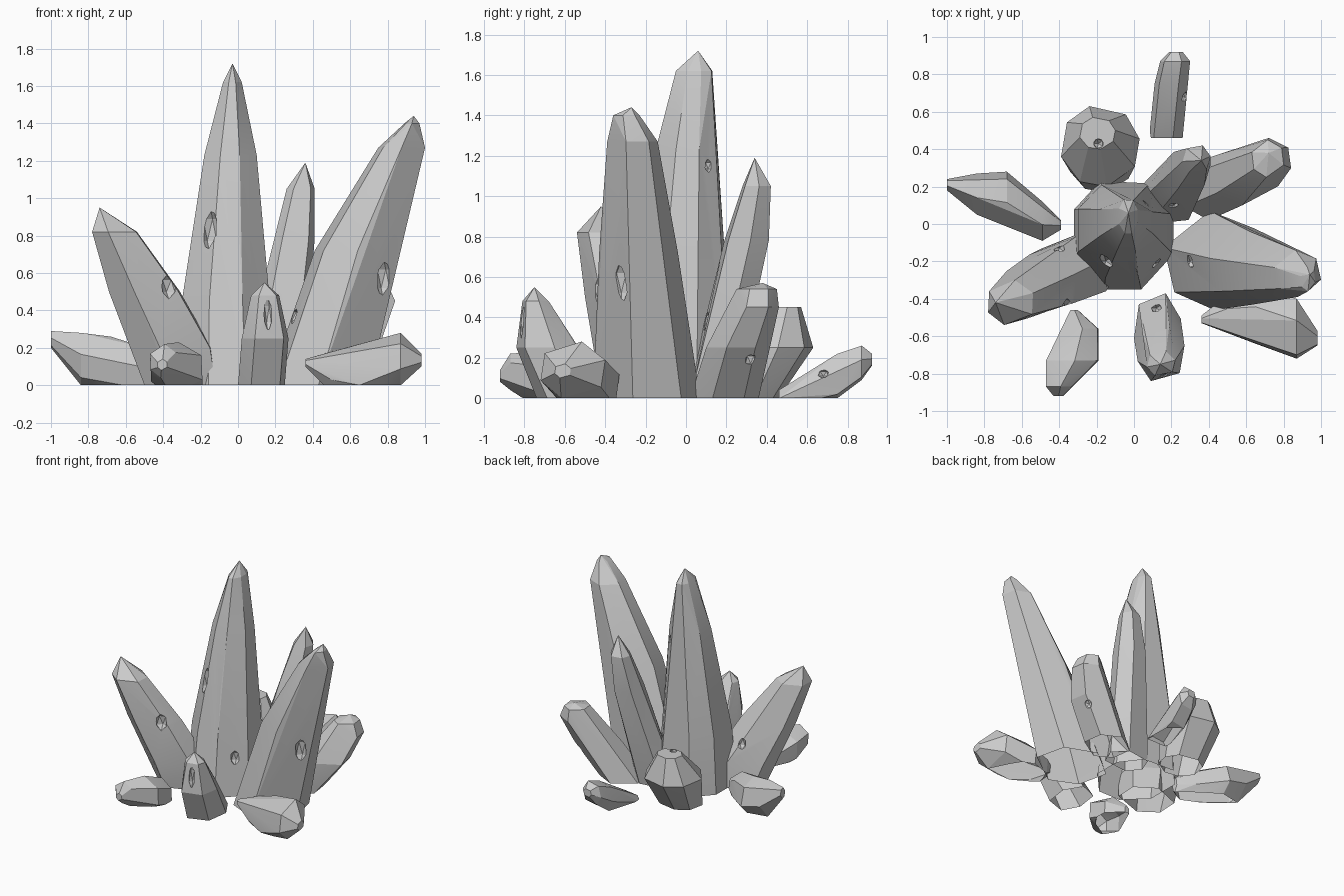
import bpy
import bmesh
import math
from mathutils import Vector
from mathutils.bvhtree import BVHTree

if "Cube" in bpy.data.objects:
    bpy.data.objects.remove(bpy.data.objects["Cube"], do_unlink=True)

# One stone colour for the whole cluster
stone = bpy.data.materials.new("grey_stone")
stone.use_nodes = True
grey = (0.6, 0.6, 0.6, 1)
stone.diffuse_color = grey
stone.node_tree.nodes["Principled BSDF"].inputs["Base Color"].default_value = grey

# Uneven spacing of the facets around a crystal
SIX = (0, 55, 125, 180, 230, 305)
EIGHT = (0, 40, 95, 135, 185, 230, 270, 320)
# Direction from which a pit is cut, and where its two coordinates go
RAYS = {
    "front": lambda a, b: (Vector((a, -3, b)), Vector((0, 1, 0))),
    "back": lambda a, b: (Vector((a, 3, b)), Vector((0, -1, 0))),
    "right": lambda a, b: (Vector((3, a, b)), Vector((-1, 0, 0))),
    "top": lambda a, b: (Vector((a, b, 3)), Vector((0, 0, -1))),
}


def ring_points(axis, facets, turn, t, a0, a1, b0, b1):
    """Uneven polygon across the given axis, stretched to fill its box."""
    angles = [math.radians(f + turn) for f in facets]
    us, vs = [math.cos(a) for a in angles], [math.sin(a) for a in angles]

    def fit(values, low, high):
        least, most = min(values), max(values)
        return [low + (high - low) * (v - least) / (most - least) for v in values]

    for a, b in zip(fit(us, a0, a1), fit(vs, b0, b1)):
        yield {"x": (t, a, b), "y": (a, t, b), "z": (a, b, t)}[axis]


def make_object(name, bm):
    mesh = bpy.data.meshes.new(name)
    bm.to_mesh(mesh)
    mesh.materials.append(stone)
    obj = bpy.data.objects.new(name, mesh)
    bpy.context.scene.collection.objects.link(obj)
    return obj


def cut_pit(obj, start, direction, size):
    """Carve a small faceted hollow where a ray meets the crystal."""
    bm = bmesh.new()
    bm.from_mesh(obj.data)
    hit = BVHTree.FromBMesh(bm).ray_cast(start, direction)[0]
    bm.free()
    if hit is None:
        return
    bm = bmesh.new()
    bmesh.ops.create_icosphere(bm, subdivisions=1, radius=1)
    for v in bm.verts:
        v.co = hit + Vector((v.co.x * size[0], v.co.y * size[0], v.co.z * size[1]))
    cutter = make_object("pit_cutter", bm)
    bm.free()
    cutter.hide_render = True
    mod = obj.modifiers.new("pit", "BOOLEAN")
    mod.operation = "DIFFERENCE"
    mod.object = cutter
    graph = bpy.context.evaluated_depsgraph_get()
    graph.update()
    carved = bpy.data.meshes.new_from_object(obj.evaluated_get(graph))
    obj.modifiers.clear()
    obj.data = carved
    bpy.data.objects.remove(cutter, do_unlink=True)


def open_underside(obj):
    """Remove the faces resting on the ground, leaving a hollow shell."""
    bm = bmesh.new()
    bm.from_mesh(obj.data)
    under = [f for f in bm.faces if all(v.co.z < 0.002 for v in f.verts)]
    bmesh.ops.delete(bm, geom=under, context="FACES")
    bm.to_mesh(obj.data)
    bm.free()


def crystal(name, axis, turn, rings, tip=None, pits=(), facets=SIX):
    """Convex shard through the rings, trimmed and open at the ground."""
    bm = bmesh.new()
    for ring in rings:
        for p in ring_points(axis, facets, turn, *ring):
            bm.verts.new(p)
    if tip:
        bm.verts.new(tip)
    hull = bmesh.ops.convex_hull(bm, input=bm.verts[:])
    spare = {g for g in hull["geom_interior"] + hull["geom_unused"]
             if isinstance(g, bmesh.types.BMVert)}
    bmesh.ops.delete(bm, geom=list(spare), context="VERTS")
    if min(v.co.z for v in bm.verts) < -0.001:
        bmesh.ops.bisect_plane(bm, geom=bm.verts[:] + bm.edges[:] + bm.faces[:],
                               plane_co=(0, 0, 0), plane_no=(0, 0, 1), clear_inner=True)
        rim = [e for e in bm.edges if e.is_boundary]
        bmesh.ops.holes_fill(bm, edges=rim, sides=0)
    bmesh.ops.dissolve_limit(bm, angle_limit=math.radians(4),
                             verts=bm.verts[:], edges=bm.edges[:])
    bmesh.ops.recalc_face_normals(bm, faces=bm.faces[:])
    obj = make_object(name, bm)
    bm.free()
    for side, a, b, wide, tall in pits:
        cut_pit(obj, *RAYS[side](a, b), (wide, tall))
    open_underside(obj)
    bpy.ops.object.select_all(action="DESELECT")
    obj.select_set(True)
    bpy.context.view_layer.objects.active = obj
    bpy.ops.object.shade_smooth_by_angle(angle=math.radians(14))


# Tall standing crystals
crystal("main_crystal", "z", 20, [
    (0, -.32, .21, -.35, .23),
    (.45, -.3, .18, -.29, .21),
    (.8, -.25, .13, -.23, .19),
    (1.23, -.18, .1, -.15, .16),
    (1.62, -.08, .02, -.05, .13)],
    (-.03, .06, 1.72),
    [("front", -.15, .83, .05, .13), ("right", .11, 1.15, .025, .035),
     ("top", .12, -.21, .035, .06)], EIGHT)

crystal("right_tall_crystal", "z", 40, [
    (0, .16, .7, -.46, .07),
    (.72, .41, .87, -.43, -.04),
    (1.27, .75, 1, -.39, -.14),
    (1.4, .89, .97, -.36, -.23)],
    (.94, -.27, 1.44),
    [("right", -.32, .57, .045, .11), ("top", .3, -.2, .04, .05)])

crystal("back_tall_crystal", "z", 10, [
    (0, 0, .34, 0, .24),
    (.78, .18, .41, .19, .41),
    (1.05, .26, .41, .28, .42)],
    (.36, .34, 1.19),
    [("right", .1, .38, .03, .06)])

crystal("left_tall_crystal", "z", 25, [
    (0, -.5, -.11, -.4, -.04),
    (.2, -.57, -.14, -.45, -.07),
    (.5, -.69, -.31, -.5, -.17),
    (.82, -.78, -.54, -.54, -.3)],
    (-.74, -.42, .95),
    [("front", -.37, .53, .045, .07), ("back", -.4, .35, .035, .05)])

# Short leaning crystals
crystal("back_right_crystal", "z", 35, [
    (0, .25, .58, .02, .36),
    (.25, .42, .77, .1, .41),
    (.45, .6, .84, .22, .46),
    (.54, .63, .8, .25, .45)],
    (.72, .38, .57),
    [("right", .32, .19, .03, .04), ("back", .5, .38, .04, .05)])

crystal("back_stub_crystal", "z", 10, [
    (0, -.34, -.01, .17, .46),
    (.25, -.39, .03, .2, .63),
    (.45, -.29, -.1, .4, .57)],
    None, [("top", -.19, .43, .03, .04)], EIGHT)

crystal("front_crystal", "z", 15, [
    (0, 0, .25, -.74, -.37),
    (.25, .02, .27, -.84, -.54),
    (.48, .07, .22, -.81, -.68)],
    (.14, -.75, .55),
    [("front", .16, .38, .025, .1), ("top", .12, -.45, .03, .05)])

# Low crystals lying on the ground
crystal("front_left_low_crystal", "y", 30, [
    (-.46, -.34, -.3, -.02, .06),
    (-.56, -.38, -.19, -.1, .16),
    (-.73, -.47, -.19, -.05, .23),
    (-.87, -.47, -.33, .04, .22),
    (-.92, -.43, -.38, .08, .14)])

crystal("front_right_low_crystal", "x", 20, [
    (.36, -.53, -.49, .1, .14),
    (.5, -.58, -.38, -.04, .18),
    (.65, -.64, -.33, -.1, .22),
    (.87, -.72, -.4, 0, .28),
    (.98, -.65, -.57, .1, .17)])

crystal("left_low_crystal", "x", 45, [
    (-1, .18, .24, .2, .29),
    (-.84, .05, .27, 0, .28),
    (-.68, 0, .28, -.05, .26),
    (-.49, -.09, .12, -.06, .2),
    (-.39, -.03, .02, 0, .12)])

crystal("back_low_crystal", "y", 10, [
    (.46, .08, .26, -.06, .04),
    (.75, .11, .29, 0, .22),
    (.87, .14, .3, .09, .26),
    (.92, .19, .26, .16, .22)], None,
    [("right", .68, .12, .03, .025)])
